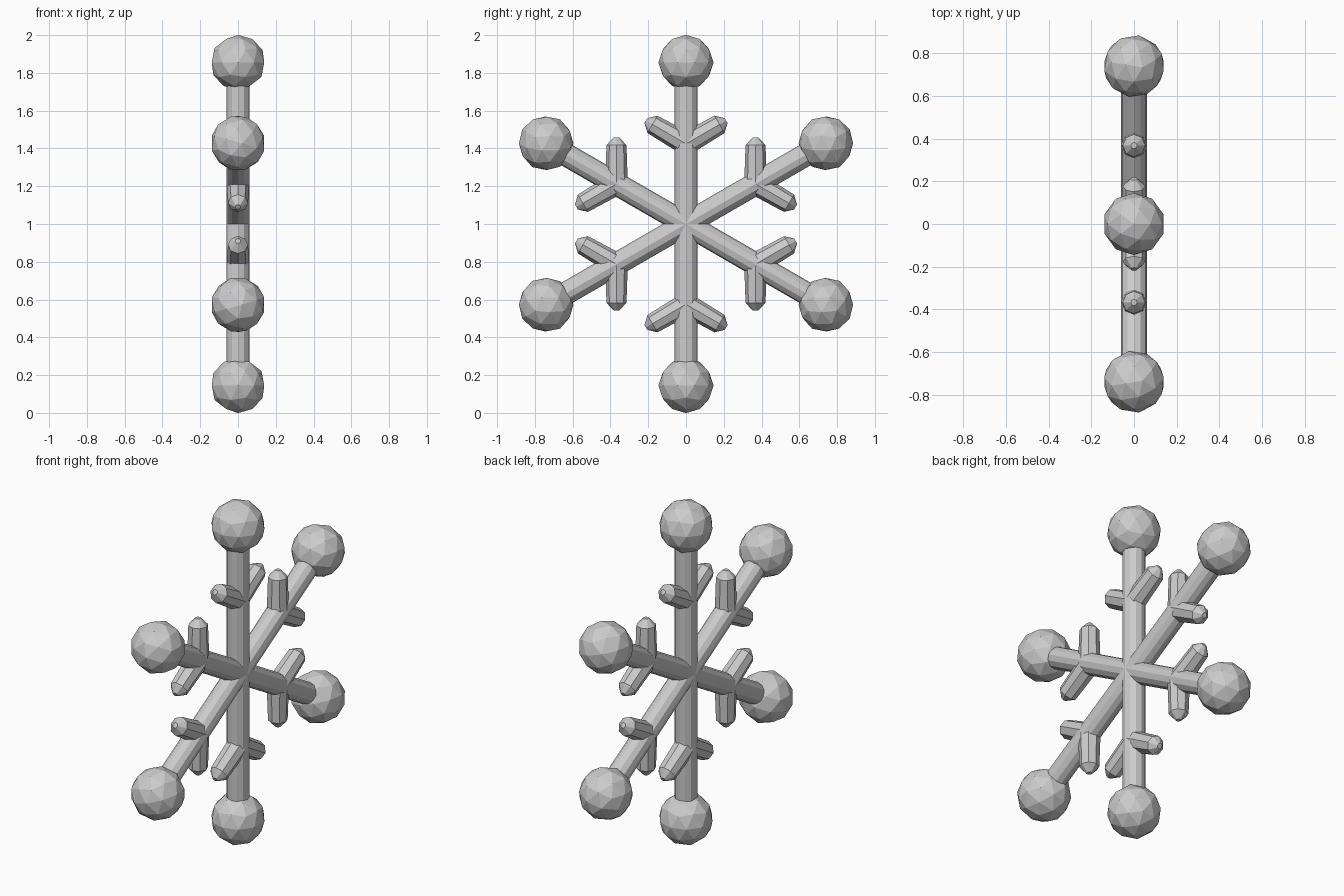
import bpy, math
from mathutils import Vector

if "Cube" in bpy.data.objects:
    bpy.data.objects.remove(bpy.data.objects["Cube"])

CENTRE = Vector((0, 0, 1))

def direction(deg):
    # unit vector in the YZ plane, measured from straight up
    a = math.radians(deg)
    return Vector((0, math.sin(a), math.cos(a)))

def rod(name, start, d, length, r1, r2, sides):
    bpy.ops.mesh.primitive_cone_add(
        vertices=sides, radius1=r1, radius2=r2, depth=length,
        location=start + d * length / 2,
        rotation=d.to_track_quat('Z', 'Y').to_euler())
    bpy.context.object.name = name
    return bpy.context.object

# Three long rods crossing at the centre form the six arms
for i in range(3):
    d = direction(60 * i)
    rod(f"arm_rod_{i}", CENTRE - d * 0.82, d, 1.64, 0.061, 0.061, 12)

for i in range(6):
    a = 60 * i
    d = direction(a)

    # Faceted ball at the arm tip
    bpy.ops.mesh.primitive_ico_sphere_add(
        subdivisions=3 - 1, radius=0.146, location=CENTRE + d * 0.855)
    ball = bpy.context.object
    ball.name = f"tip_ball_{i}"
    ball.rotation_euler = (-math.radians(a), 0, 0)

    # Pair of side twigs, each with a blunt tapered point
    root = CENTRE + d * 0.425
    for side in (-1, 1):
        t = direction(a + side * 60)
        label = "left" if side < 0 else "right"
        rod(f"twig_{label}_{i}", root, t, 0.205, 0.06, 0.053, 8)
        rod(f"twig_point_{label}_{i}", root + t * 0.205, t, 0.04, 0.053, 0.015, 8)
